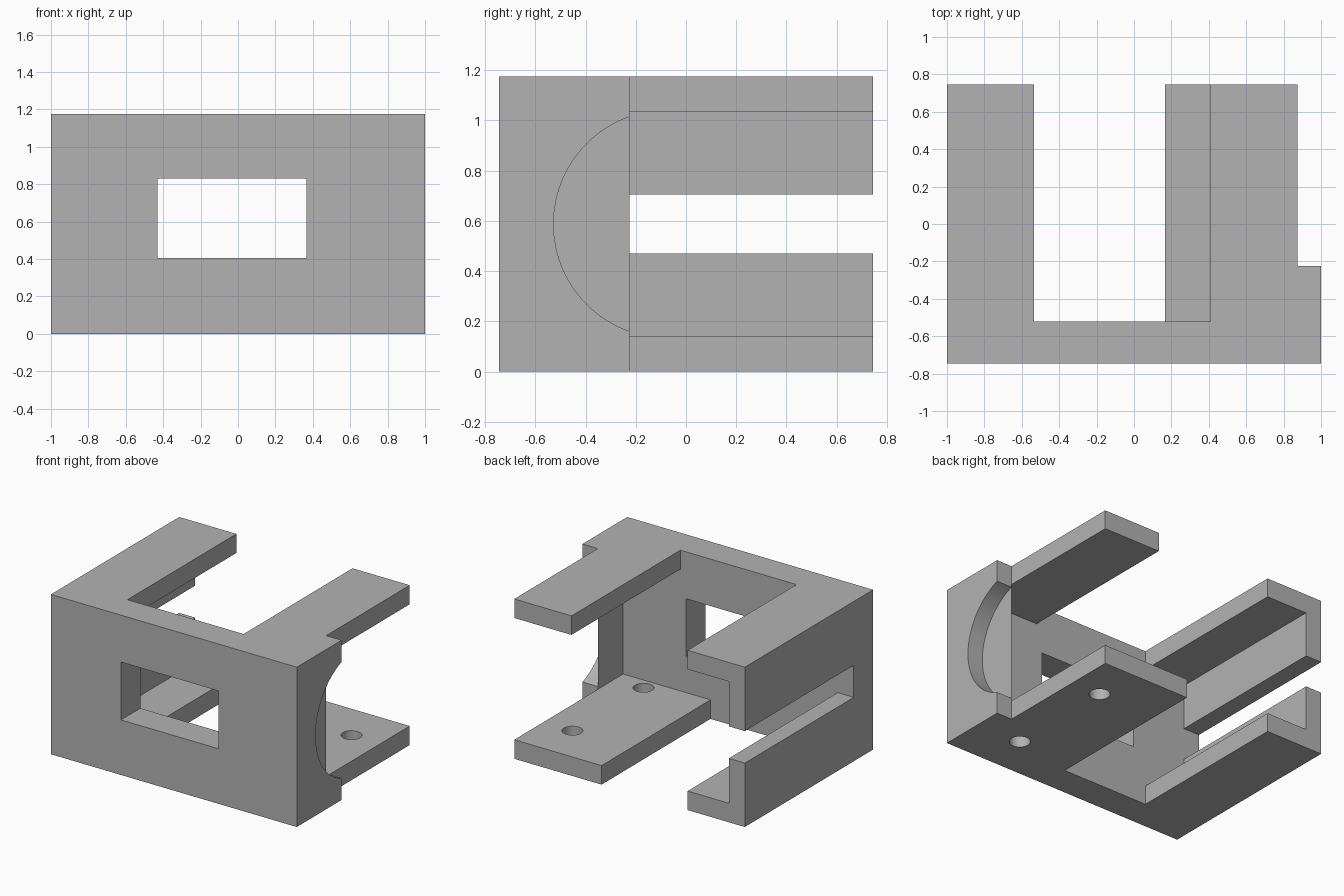
import bpy
import bmesh

if "Cube" in bpy.data.objects:
    bpy.data.objects.remove(bpy.data.objects["Cube"], do_unlink=True)

H = 1.175          # overall height
Y0, Y1 = -0.745, 0.745
PLATE = -0.52      # back of the front plate
T = 0.14           # flange thickness

grey = bpy.data.materials.new("grey")
grey.use_nodes = True
colour = (0.45, 0.45, 0.45, 1)
grey.diffuse_color = colour
grey.node_tree.nodes["Principled BSDF"].inputs["Base Color"].default_value = colour


def finish(name, bm):
    bmesh.ops.recalc_face_normals(bm, faces=bm.faces)
    mesh = bpy.data.meshes.new(name)
    bm.to_mesh(mesh)
    bm.free()
    mesh.materials.append(grey)
    ob = bpy.data.objects.new(name, mesh)
    bpy.context.collection.objects.link(ob)
    return ob


def extrude_y(name, profile, y0, y1):
    """Extrude an (x, z) outline along y."""
    bm = bmesh.new()
    face = bm.faces.new([bm.verts.new((x, y0, z)) for x, z in profile])
    new = bmesh.ops.extrude_face_region(bm, geom=[face])["geom"]
    verts = [g for g in new if isinstance(g, bmesh.types.BMVert)]
    bmesh.ops.translate(bm, verts=verts, vec=(0, y1 - y0, 0))
    return finish(name, bm)


def box(name, x, y, z):
    outline = [(x[0], z[0]), (x[1], z[0]), (x[1], z[1]), (x[0], z[1])]
    return extrude_y(name, outline, *y)


def cylinder(name, radius, depth, location, rotation=(0, 0, 0)):
    bpy.ops.mesh.primitive_cylinder_add(vertices=96, radius=radius, depth=depth,
                                        location=location, rotation=rotation)
    ob = bpy.context.object
    ob.name = name
    ob.data.materials.append(grey)
    return ob


def combine(target, tool, operation):
    """Apply a boolean and discard the tool."""
    mod = target.modifiers.new(operation.lower(), "BOOLEAN")
    mod.operation, mod.solver, mod.object = operation, "EXACT", tool
    bpy.context.view_layer.objects.active = target
    bpy.ops.object.modifier_apply(modifier=mod.name)
    bpy.data.objects.remove(tool, do_unlink=True)


# Front plate, with the side cheek that carries the round notch
bracket = box("bracket", (-1, 1), (Y0, PLATE), (0, H))
combine(bracket, box("cheek", (0.875, 1), (-0.6, -0.225), (0, H)), "UNION")
notch = cylinder("notch", 0.4526, 0.4, (1.075, -0.0745, H / 2), (0, 1.5707963, 0))
combine(bracket, notch, "DIFFERENCE")

# Angle-section rails, mirrored bottom to top
angle = [(-1, 0), (-0.535, 0), (-0.535, T), (-0.87, T), (-0.87, 0.47), (-1, 0.47)]
for name, outline in (("lower_rail", angle),
                      ("upper_rail", [(x, H - z) for x, z in angle])):
    combine(bracket, extrude_y(name, outline, -0.6, Y1), "UNION")

# Flat arms: narrow above, wide below
combine(bracket, box("upper_arm", (0.41, 0.875), (-0.6, Y1), (H - T, H)), "UNION")
combine(bracket, box("lower_arm", (0.165, 0.875), (-0.6, Y1), (0, T)), "UNION")

# Window and screw holes
combine(bracket, box("window", (-0.43, 0.365), (-1, -0.4), (0.405, 0.83)), "DIFFERENCE")
for y in (-0.42, 0.405):
    combine(bracket, cylinder("screw_hole", 0.07, 0.5, (0.64, y, 0.07)), "DIFFERENCE")

bpy.ops.object.select_all(action="DESELECT")
bracket.select_set(True)
bpy.context.view_layer.objects.active = bracket
bpy.ops.object.shade_smooth_by_angle(angle=0.5)
